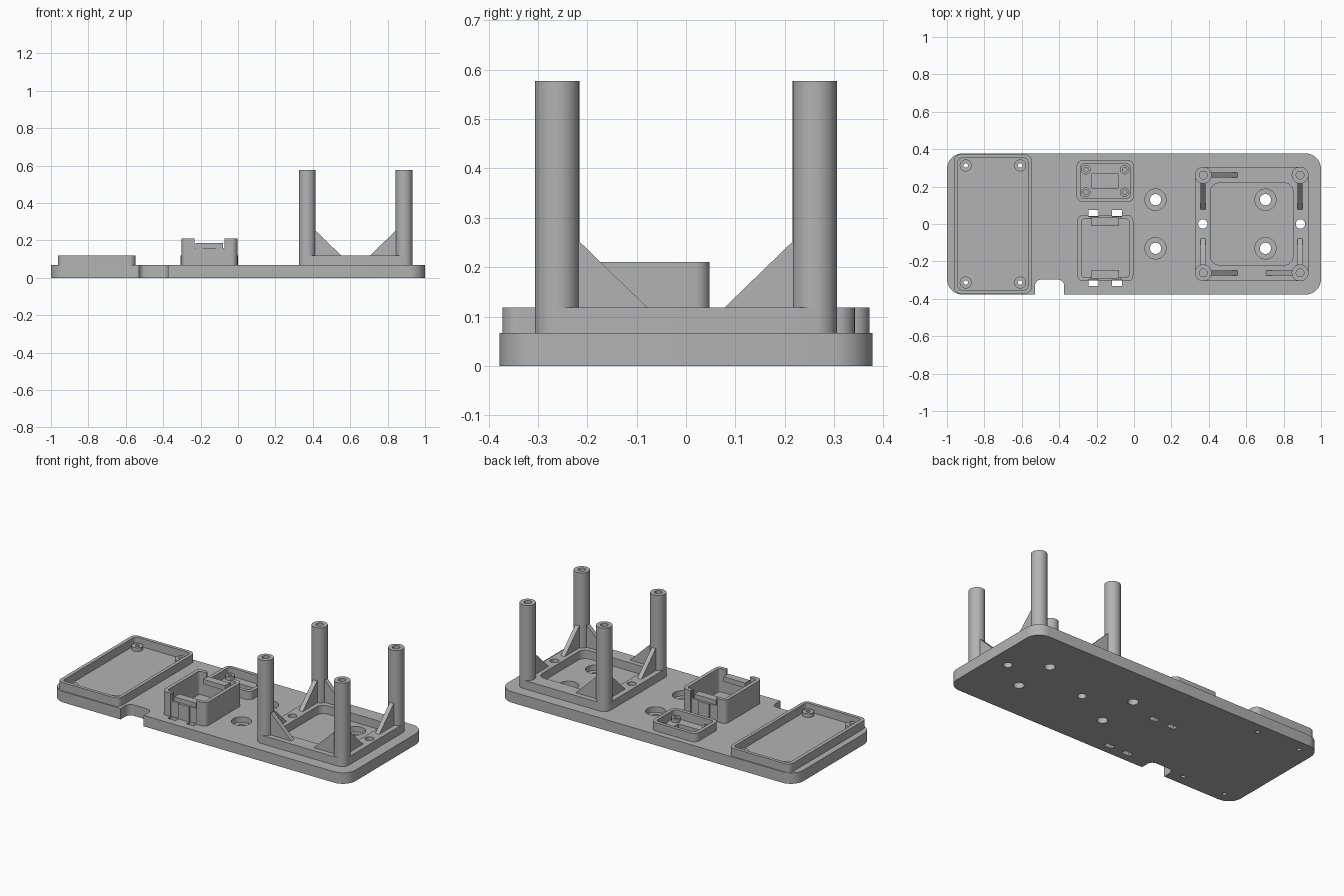
import bpy
import math

cube = bpy.data.objects.get("Cube")
if cube:
    bpy.data.objects.remove(cube, do_unlink=True)

grey = bpy.data.materials.new("plain grey")
grey.use_nodes = True
COLOR = (0.45, 0.45, 0.45, 1)
grey.diffuse_color = COLOR
grey.node_tree.nodes["Principled BSDF"].inputs["Base Color"].default_value = COLOR

PLATE, RIM, POST, BOX = 0.067, 0.118, 0.577, 0.21
SUNK = PLATE - 0.01


def prism(name, points, z0, z1):
    n = len(points)
    verts = [(x, y, z) for z in (z0, z1) for x, y in points]
    faces = [tuple(reversed(range(n))), tuple(range(n, 2 * n))]
    faces += [(i, (i + 1) % n, (i + 1) % n + n, i + n) for i in range(n)]
    mesh = bpy.data.meshes.new(name)
    mesh.from_pydata(verts, [], faces)
    mesh.materials.append(grey)
    obj = bpy.data.objects.new(name, mesh)
    bpy.context.collection.objects.link(obj)
    return obj


def block(name, x0, x1, y0, y1, z0, z1, r=0, steps=8):
    """Box with optionally rounded vertical corners."""
    if r == 0:
        return prism(name, [(x0, y0), (x1, y0), (x1, y1), (x0, y1)], z0, z1)
    corners = [(x1 - r, y1 - r), (x0 + r, y1 - r), (x0 + r, y0 + r), (x1 - r, y0 + r)]
    points = []
    for q, (cx, cy) in enumerate(corners):
        for i in range(steps + 1):
            a = (q + i / steps) * math.pi / 2
            points.append((cx + r * math.cos(a), cy + r * math.sin(a)))
    return prism(name, points, z0, z1)


def cylinder(name, x, y, r, z0, z1, n=32):
    turn = [2 * math.pi * i / n for i in range(n)]
    return prism(name, [(x + r * math.cos(a), y + r * math.sin(a)) for a in turn], z0, z1)


def cut(obj, cutters):
    """Subtract the cutters, then delete them."""
    for c in cutters:
        c.hide_render = True
        mod = obj.modifiers.new("cut", "BOOLEAN")
        mod.operation, mod.solver, mod.object = "DIFFERENCE", "EXACT", c
    graph = bpy.context.evaluated_depsgraph_get()
    graph.update()
    mesh = bpy.data.meshes.new_from_object(obj.evaluated_get(graph))
    obj.modifiers.clear()
    obj.data = mesh
    for c in cutters:
        bpy.data.objects.remove(c, do_unlink=True)


def standoff(name, x, y, r, hole, top):
    cut(cylinder(name, x, y, r, SUNK, top),
        [cylinder("bore", x, y, hole, 0, top + 0.1)])


# Feature positions
tray_screws = [(x, y) for x in (-0.9, -0.608) for y in (-0.313, 0.313)]
mount_holes = [(x, y) for x in (0.115, 0.703) for y in (-0.13, 0.13)]
frame_holes = [(0.368, 0), (0.89, 0)]
slots = [(-0.243, -0.19), (-0.117, -0.065)]

# Base plate with cable notch, counterbored holes and slots
base = block("base_plate", -1, 1, -0.378, 0.378, 0, PLATE, 0.085)
cutters = [block("notch", -0.53, -0.373, -0.5, -0.297, -1, 1, 0.035)]
for x, y in mount_holes:
    cutters.append(cylinder("bore", x, y, 0.03, -1, 1))
    cutters.append(cylinder("counterbore", x, y, 0.057, 0.033, 1))
cutters += [cylinder("bore", x, y, 0.025, -1, 1) for x, y in frame_holes]
cutters += [cylinder("bore", x, y, 0.012, -1, 1, 16) for x, y in tray_screws]
for x0, x1 in slots:
    cutters.append(block("slot", x0, x1, 0.044, 0.075, -1, 1))
    cutters.append(block("slot", x0, x1, -0.332, -0.301, -1, 1))
cutters.append(block("pocket", -0.227, -0.083, 0.193, 0.267, 0.035, 1))
cut(base, cutters)

# Wide tray
tray = block("tray_wall", -0.963, -0.547, -0.372, 0.372, SUNK, RIM, 0.035)
cut(tray, [block("inside", -0.941, -0.567, -0.352, 0.352, -1, 1, 0.02)])
for x, y in tray_screws:
    standoff("tray_standoff", x, y, 0.032, 0.012, 0.09)

# Small tray
small = block("small_tray_wall", -0.307, 0, 0.118, 0.342, SUNK, RIM, 0.035)
cut(small, [block("inside", -0.286, -0.021, 0.139, 0.321, -1, 1, 0.018)])
for x in (-0.257, -0.05):
    for y in (0.17, 0.29):
        standoff("small_tray_standoff", x, y, 0.025, 0.012, 0.09)

# Tall clip box: notched front and back walls, grooved above the slots
box = block("clip_box_wall", -0.302, -0.004, -0.306, 0.048, SUNK, BOX, 0.03)
cutters = [block("inside", -0.28, -0.026, -0.284, 0.026, -1, 1, 0.015)]
for y0, y1 in ((-0.35, -0.25), (0.0, 0.1)):
    cutters.append(block("gap", -0.233, -0.072, y0, y1, 0.16, 1))
for x0, x1 in slots:
    cutters.append(block("groove", x0, x1, 0.04, 0.1, -1, 1))
    cutters.append(block("groove", x0, x1, -0.4, -0.298, -1, 1))
cut(box, cutters)
block("front_clip", -0.227, -0.08, -0.292, -0.246, 0.157, 0.187)
block("back_clip", -0.227, -0.08, -0.012, 0.034, 0.157, 0.187)

# Raised frame
frame = block("raised_frame", 0.325, 0.933, -0.306, 0.306, SUNK, RIM, 0.045)
cut(frame, [block("inside", 0.41, 0.85, -0.219, 0.219, -1, 1, 0.045)]
    + [cylinder("bore", x, y, 0.025, -1, 1) for x, y in frame_holes])


def rib(name, x, y, dx, dy):
    """Triangular gusset running from a post along (dx, dy)."""
    profile = [(0.03, SUNK), (0.03, 0.267), (0.045, 0.252), (0.183, RIM), (0.183, RIM - 0.005)]
    t = 0.0135
    verts = [(x + dx * d - dy * s, y + dy * d + dx * s, h)
             for s in (-t, t) for d, h in
             [(0.03, RIM - 0.005)] + profile[1:]]
    n = len(verts) // 2
    faces = [tuple(range(n)), tuple(reversed(range(n, 2 * n)))]
    faces += [(i, i + n, (i + 1) % n + n, (i + 1) % n) for i in range(n)]
    mesh = bpy.data.meshes.new(name)
    mesh.from_pydata(verts, [], faces)
    mesh.materials.append(grey)
    bpy.context.collection.objects.link(bpy.data.objects.new(name, mesh))


# Corner posts with screw bores, and their ribs
for x, inward in ((0.37, 1), (0.888, -1)):
    for y in (-0.261, 0.261):
        post = cylinder("post", x, y, 0.045, SUNK, POST)
        cut(post, [cylinder("bore", x, y, 0.021, POST - 0.12, 1)])
        rib("side_rib", x, y, 0, -math.copysign(1, y))
        if inward > 0 or y < 0:
            rib("cross_rib", x, y, inward, 0)

# Smooth the round walls, keep the edges sharp
bpy.ops.object.select_all(action="DESELECT")
for obj in bpy.context.scene.objects:
    if obj.type == "MESH" and grey.name in obj.data.materials:
        obj.select_set(True)
        bpy.context.view_layer.objects.active = obj
bpy.ops.object.shade_smooth_by_angle(angle=math.radians(30))
